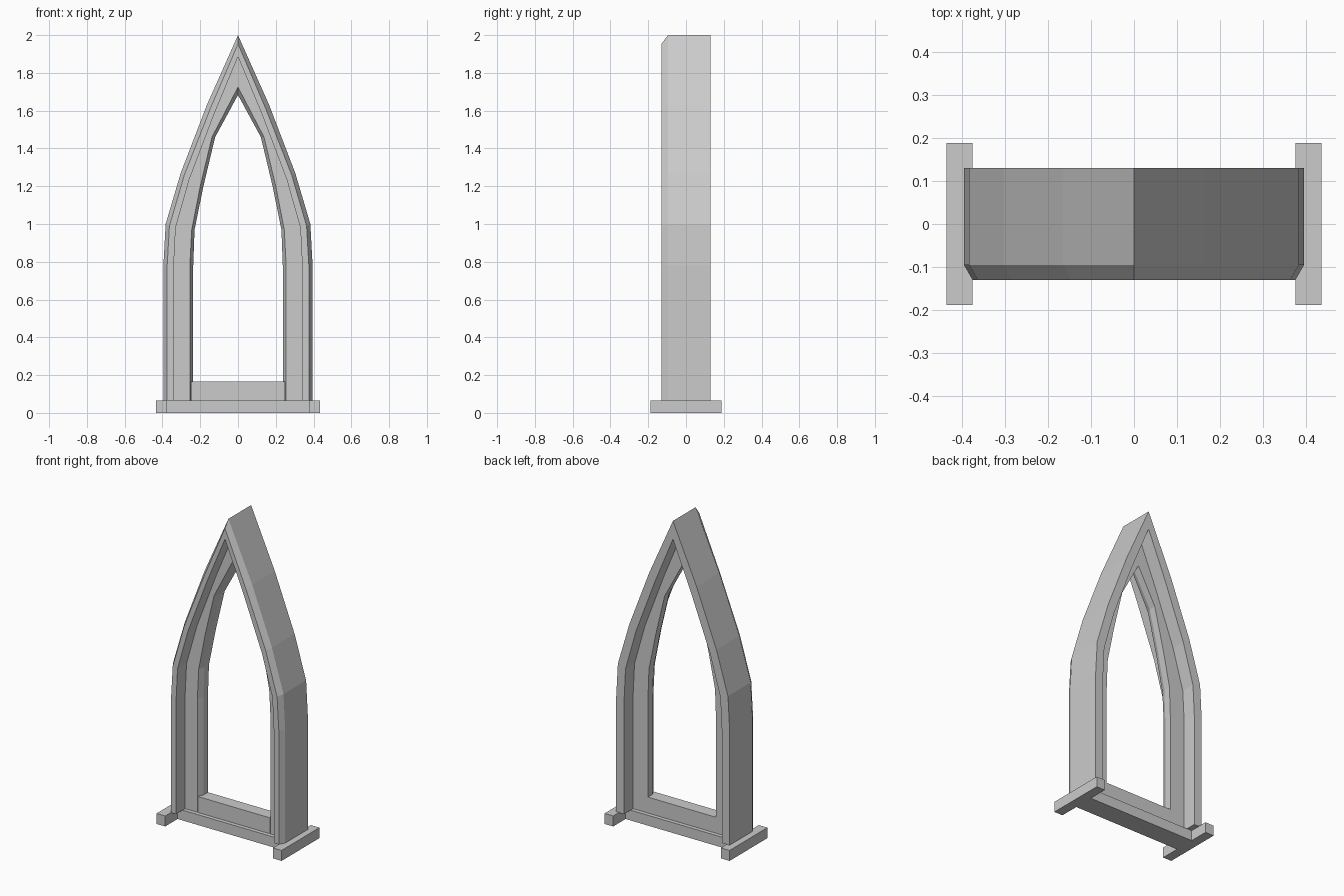
import bpy, bmesh

if "Cube" in bpy.data.objects:
    bpy.data.objects.remove(bpy.data.objects["Cube"])

# Half-profile rails (x, z) from the foot of the jamb up to the apex
outer = [(.395, .065), (.395, .78), (.383, 1.0), (.303, 1.27), (.165, 1.63), (0, 2.0)]
crest = [(.375, .065), (.375, .78), (.363, .99), (.284, 1.26), (.147, 1.61), (0, 1.953)]
inner = [(.34, .065), (.34, .78), (.33, .98), (.258, 1.235), (.127, 1.58), (0, 1.885)]
lip = [(.255, .065), (.255, .78), (.245, .97), (.2, 1.20), (.138, 1.46), (0, 1.725)]
opening = [(.237, .065), (.237, .78), (.23, .97), (.183, 1.20), (.121, 1.46), (0, 1.683)]

# Moulding section: which rail each corner follows and its depth in y
section = [(outer, -.095), (crest, -.13), (inner, -.13), (inner, -.04), (lip, -.04),
           (opening, -.005), (opening, .04), (inner, .04), (inner, .13), (outer, .13)]


def finish(name, bm):
    bmesh.ops.recalc_face_normals(bm, faces=bm.faces[:])
    mesh = bpy.data.meshes.new(name)
    bm.to_mesh(mesh)
    bm.free()
    ob = bpy.data.objects.new(name, mesh)
    bpy.context.collection.objects.link(ob)
    return ob


def box(name, lo, hi):
    bm = bmesh.new()
    bmesh.ops.create_cube(bm, size=1)
    for v in bm.verts:
        v.co = [(a + b) / 2 + c * (b - a) for a, b, c in zip(lo, hi, v.co)]
    return finish(name, bm)


# Pointed arch frame, swept up the right side and down the left
bm = bmesh.new()
stations = [(1, i) for i in range(6)] + [(-1, i) for i in range(4, -1, -1)]
rings = [[bm.verts.new((s * rail[i][0], y, rail[i][1])) for rail, y in section]
         for s, i in stations]
n = len(section)
for a, b in zip(rings, rings[1:]):
    for k in range(n):
        m = (k + 1) % n
        bm.faces.new((a[k], a[m], b[m], b[k]))
bm.faces.new(rings[0])
bm.faces.new(rings[-1])
finish("arch_frame", bm)

# Sill panel under the opening
box("sill_panel", (-.25, -.04, .06), (.25, .04, .165))

# Bottom rail joining the two feet
box("bottom_rail", (-.38, -.065, 0), (.38, .065, .065))

# Feet running front to back
for side, x in (("left", -.405), ("right", .405)):
    box(side + "_foot", (x - .03, -.188, 0), (x + .03, .188, .066))
